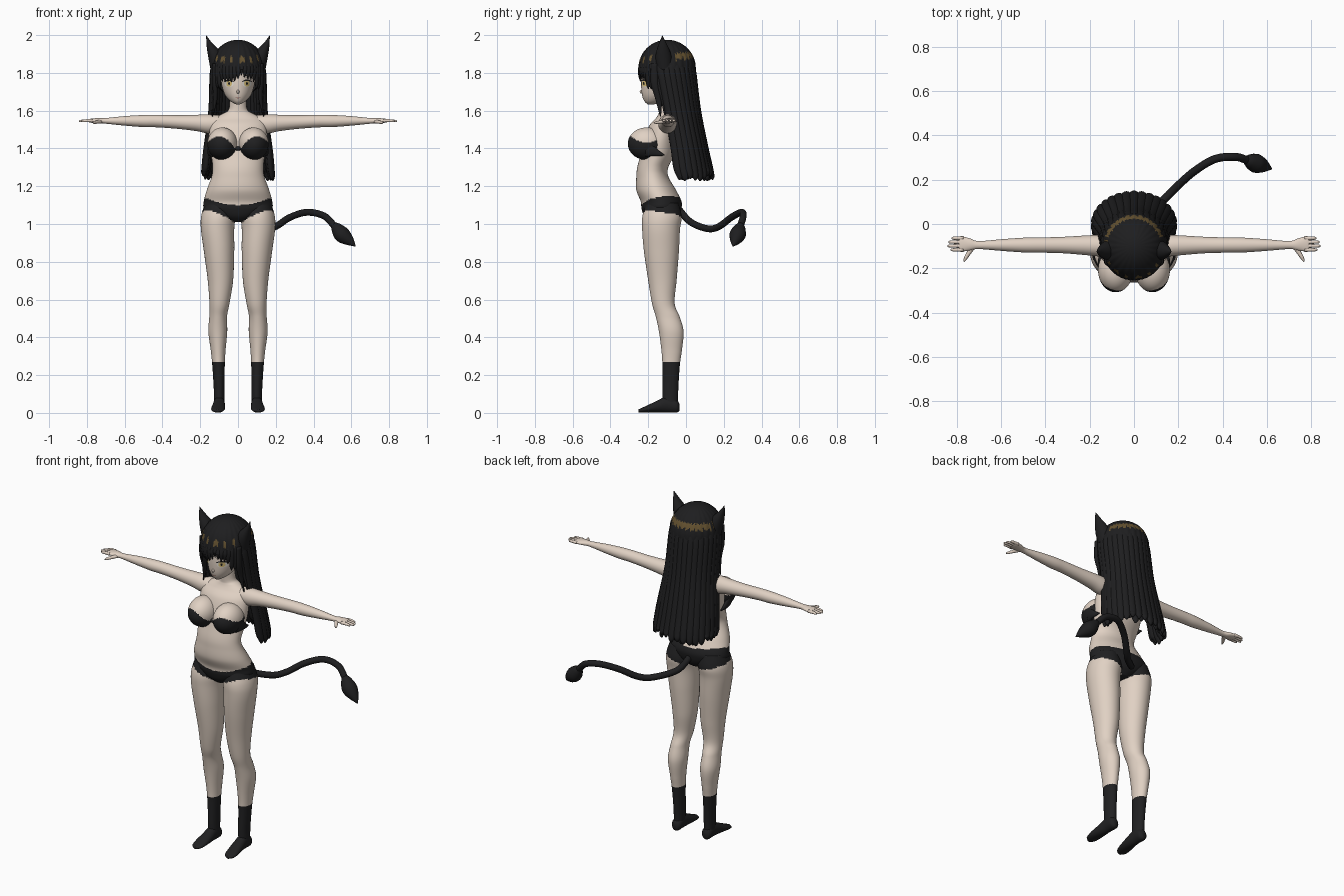
import bpy, bmesh, math, random
from mathutils import Vector
from mathutils.bvhtree import BVHTree

random.seed(4)
if "Cube" in bpy.data.objects:
    bpy.data.objects.remove(bpy.data.objects["Cube"])
X, Y, Z = Vector((1, 0, 0)), Vector((0, 1, 0)), Vector((0, 0, 1))


def material(name, r, g, b):
    m = bpy.data.materials.new(name)
    m.use_nodes = True
    m.diffuse_color = (r, g, b, 1)
    m.node_tree.nodes["Principled BSDF"].inputs["Base Color"].default_value = (r, g, b, 1)
    return m


skin = material("skin", .75, .64, .55)
hair = material("black hair", .013, .013, .014)
fabric = material("black fabric", .015, .015, .016)
gold = material("hair shine", .13, .085, .03)
white = material("eye white", .85, .82, .76)
amber = material("amber iris", .75, .56, .2)
lip = material("lip line", .35, .16, .13)


def finish(name, bm, mats, rule=None):
    """Turn a bmesh into a smooth object; rule picks a material per face centre."""
    bmesh.ops.recalc_face_normals(bm, faces=bm.faces)
    for f in bm.faces:
        f.smooth = True
        f.material_index = int(rule(f.calc_center_median())) if rule else 0
    me = bpy.data.meshes.new(name)
    bm.to_mesh(me)
    bm.free()
    for m in mats:
        me.materials.append(m)
    ob = bpy.data.objects.new(name, me)
    bpy.context.collection.objects.link(ob)
    return ob


def spline(keys, steps):
    """Smooth interpolation through key tuples."""
    out = []
    n = len(keys)
    for i in range(n - 1):
        a, b, c, d = (keys[max(0, min(n - 1, i + k))] for k in (-1, 0, 1, 2))
        for s in range(steps):
            t = s / steps
            out.append([q + .5 * t * (r - p + t * (2 * p - 5 * q + 4 * r - s4 + t * (3 * (q - r) + s4 - p)))
                        for p, q, r, s4 in zip(a, b, c, d)])
    return out + [list(keys[-1])]


def sweep(name, keys, mats, u=None, v=None, segs=24, steps=6, rule=None, side=1):
    """Elliptic sections (x, y, z, ru, rv) joined into one closed form."""
    rows = spline(keys, steps)
    pts = [Vector((r[0] * side, r[1], r[2])) for r in rows]
    bm = bmesh.new()
    rings = []
    for i, (p, r) in enumerate(zip(pts, rows)):
        a, b = u, v
        if u is None:
            tan = (pts[min(i + 1, len(pts) - 1)] - pts[max(i - 1, 0)]).normalized()
            a = tan.cross(Z).normalized()
            b = a.cross(tan)
        ring = []
        for k in range(segs):
            w = math.tau * k / segs
            ring.append(bm.verts.new(p + a * r[3] * math.cos(w) + b * r[4] * math.sin(w)))
        rings.append(ring)
    for r0, r1 in zip(rings, rings[1:]):
        for k in range(segs):
            j = (k + 1) % segs
            bm.faces.new((r0[k], r0[j], r1[j], r1[k]))
    bm.faces.new(rings[0])
    bm.faces.new(rings[-1])
    return finish(name, bm, mats, rule)


def ball(name, centre, radii, mats, rule=None, segs=48, shape=None, drop=None):
    bm = bmesh.new()
    bmesh.ops.create_uvsphere(bm, u_segments=segs, v_segments=segs * 2 // 3, radius=1)
    for v in bm.verts:
        k = shape(v.co) if shape else 1
        v.co = Vector(c + r * k * q for c, r, q in zip(centre, radii, v.co))
    if drop:
        bmesh.ops.delete(bm, geom=[f for f in bm.faces if drop(f.calc_center_median())], context='FACES')
    return finish(name, bm, mats, rule)


# Briefs: painted by height on the torso and thighs
def briefs(p):
    back = max(0, min(1, (p.y + .24) / .22))
    out = min(1, abs(p.x) / .16)
    top = 1.1 + .025 * out ** 2 + .04 * back
    return 1.0 + (.08 - .035 * back) * out ** .8 < p.z < top


# Torso and neck
sweep("torso", [(0, -.13, 1.01, .05, .06), (0, -.13, 1.04, .12, .09), (0, -.13, 1.08, .178, .105),
                (0, -.132, 1.12, .181, .108), (0, -.158, 1.18, .165, .105), (0, -.178, 1.25, .14, .085),
                (0, -.176, 1.3, .134, .082), (0, -.15, 1.37, .143, .09), (0, -.135, 1.45, .152, .086),
                (0, -.12, 1.52, .148, .075), (0, -.105, 1.56, .125, .055), (0, -.1, 1.585, .08, .045),
                (0, -.1, 1.605, .05, .042), (0, -.105, 1.66, .043, .04), (0, -.11, 1.7, .043, .04)],
      [skin, fabric], X, Y, 96, 10, briefs)

# Limbs, bust and ears, once per side
leg = [(.1, -.125, 1.11, .075, .085), (.105, -.127, 1.04, .09, .104), (.108, -.132, .97, .088, .1),
       (.1, -.13, .85, .08, .092), (.093, -.125, .7, .067, .075), (.098, -.12, .58, .053, .06),
       (.105, -.097, .51, .047, .063), (.107, -.078, .43, .05, .065), (.105, -.076, .33, .039, .054),
       (.103, -.079, .25, .033, .046), (.1, -.083, .12, .028, .042), (.1, -.083, .04, .028, .04)]
foot = [(.1, -.035, .03, .012, .018), (.1, -.05, .036, .028, .034), (.1, -.1, .045, .03, .043),
        (.102, -.15, .034, .034, .032), (.106, -.2, .022, .036, .02), (.108, -.235, .014, .03, .012),
        (.108, -.252, .011, .012, .008)]
arm = [(.1, -.1, 1.53, .045, .046), (.16, -.098, 1.53, .048, .05), (.22, -.096, 1.535, .044, .043),
       (.32, -.095, 1.54, .037, .036), (.43, -.095, 1.545, .034, .033), (.5, -.095, 1.545, .033, .032),
       (.6, -.095, 1.546, .026, .025), (.7, -.095, 1.546, .018, .015), (.74, -.092, 1.547, .027, .014),
       (.775, -.09, 1.547, .034, .011), (.79, -.09, 1.547, .03, .008)]
for side, tag in ((1, "left"), (-1, "right")):
    sweep(tag + "_leg", leg, [skin, fabric], X, Y, 48, 10, lambda p: p.z < .27 or briefs(p), side)
    sweep(tag + "_foot", foot, [fabric], X, Z, 24, 5, None, side)
    sweep(tag + "_arm", arm, [skin], Y, Z, 28, 5, None, side)
    for i, tip in enumerate((.824, .838, .842, .828)):
        y = -.064 - .0175 * i
        sweep(f"{tag}_finger_{i + 1}", [(.77, y, 1.547, .009, .009), (.805, y, 1.547, .008, .008),
              (tip - .006, y, 1.545, .006, .006), (tip, y, 1.544, .002, .002)], [skin], Y, Z, 10, 3, None, side)
    sweep(tag + "_thumb", [(.725, -.1, 1.543, .012, .01), (.745, -.13, 1.54, .01, .009),
          (.762, -.158, 1.537, .007, .007), (.768, -.17, 1.536, .002, .002)], [skin], None, None, 10, 3, None, side)
    ball(tag + "_bust", (.083 * side, -.208, 1.425), (.079, .1, .086), [skin, fabric],
         lambda p: p.z < 1.464 - 9 * (abs(p.x) - .1) ** 2, 72)
    sweep(tag + "_cup_wing", [(.135, -.215, 1.4, .02, .045), (.15, -.18, 1.39, .012, .03),
          (.152, -.145, 1.375, .008, .015), (.15, -.115, 1.365, .002, .003)], [fabric], X, Z, 16, 5, None, side)
    sweep(tag + "_cat_ear", [(.108, -.115, 1.85, .052, .045), (.13, -.12, 1.9, .037, .04),
          (.153, -.123, 1.95, .018, .022), (.168, -.125, 1.997, .001, .001)], [hair],
          Vector((.7 * side, 0, -.7)), Y, 20, 5, None, side)
ball("cup_knot", (0, -.238, 1.4), (.016, .012, .012), [fabric], None, 16)

# Head
head = sweep("head", [(0, -.187, 1.633, .01, .016), (0, -.165, 1.65, .04, .055), (0, -.14, 1.68, .067, .092),
                      (0, -.125, 1.72, .083, .112), (0, -.118, 1.77, .091, .12), (0, -.115, 1.82, .092, .118),
                      (0, -.11, 1.88, .07, .09), (0, -.11, 1.92, .03, .04)], [skin], X, Y, 48, 6)
ball("nose", (0, -.236, 1.7), (.007, .009, .01), [skin], None, 16)
surface = BVHTree.FromPolygons([v.co for v in head.data.vertices],
                               [tuple(p.vertices) for p in head.data.polygons])


def patch(name, cx, cz, rx, rz, mat, lift, bow=0):
    """Thin oval plate laid over the face."""
    bm = bmesh.new()
    bmesh.ops.create_circle(bm, cap_ends=True, cap_tris=True, segments=28, radius=1)
    bmesh.ops.subdivide_edges(bm, edges=bm.edges, cuts=2, use_grid_fill=True)
    for v in bm.verts:
        x, z = cx + rx * v.co.x, cz + rz * v.co.y - bow * v.co.x ** 2
        v.co = (x, surface.ray_cast(Vector((x, -1, z)), Y)[0].y - lift, z)
    return finish(name, bm, [mat])


for side, tag in ((1, "left"), (-1, "right")):
    x = .047 * side
    patch(tag + "_eye_white", x, 1.742, .024, .017, white, .002)
    patch(tag + "_iris", x, 1.743, .015, .016, amber, .003)
    patch(tag + "_pupil", x, 1.744, .005, .008, hair, .004)
    patch(tag + "_lash", x, 1.761, .027, .004, hair, .005, .009)
    patch(tag + "_brow", x, 1.785, .024, .002, hair, .003, .005)
patch("mouth", 0, 1.667, .013, .0018, lip, .002, -.002)


# Hair cap with a broken band of shine
def shine(p):
    a = math.atan2(p.y + .1, p.x)
    mid = 1.872 + .027 * (p.y + .25) / .3
    low = mid - .018 + .007 * math.sin(31 * a) + .004 * math.sin(67 * a)
    high = mid + .014 + .005 * math.sin(43 * a)
    return low < p.z < high and (p.y > -.06 or math.sin(17 * a + .7) + .5 * math.sin(41 * a) > .35)


ball("hair_cap", (0, -.1, 1.825), (.143, .15, .15), [hair, gold], shine, 120,
     lambda q: 1 + .012 * math.cos(24 * math.atan2(q.y, q.x)) * (1 - q.z * q.z),
     lambda p: p.z < 1.69 or (p.y < -.14 and p.z < 1.805))


def lock(name, a, rows, steps=5):
    """Strand at angle a; rows hold (centre y, x radius, y radius, z, width, depth)."""
    c, s = math.cos(a), math.sin(a)
    keys = [(rx * c, cy + ry * s, z, w, d) for cy, rx, ry, z, w, d in rows]
    sweep(name, keys, [hair], Vector((-s, c, 0)), Vector((c, s, 0)), 10, steps)


# Long back hair in two overlapping layers
for layer, count in ((0, 19), (1, 18)):
    for i in range(count):
        a = math.radians(-14 + 208 * (i + .5 * layer) / 18)
        end = 1.225 + random.uniform(0, .035)
        g = .012 * layer
        lock(f"back_lock_{layer + 1}_{i + 1}", a,
             [(-.1, .122, .13, 1.865, .018, .01), (-.095, .136 - g, .137 - g, 1.8, .024, .014),
              (-.06, .142 - g, .125 - g, 1.6, .025, .016), (-.025, .168 - g, .13 - g, 1.4, .026, .016),
              (-.01, .178 - g, .138 - g, 1.3, .025, .016), (0, .184 - g, .14 - g, end + .02, .017, .011),
              (0, .185 - g, .14 - g, end, .004, .003)])

# Swept fringe
for i in range(17):
    a = math.radians(-152 + 124 * i / 16)
    x = math.cos(a) * .15
    hem = 1.752 + .035 * max(0, 1 - abs(x - .03) / .07) + random.uniform(-.006, .008)
    if abs(x) > .1:
        hem -= .04
    lock(f"fringe_lock_{i + 1}", a,
         [(-.1, .13, .136, 1.862, .012, .008), (-.1, .139, .147, 1.82, .016, .008),
          (-.1, .137, .148, hem + .03, .012, .006), (-.1, .132, .144, hem, .002, .002)])

# Locks framing the face
for side, tag in ((1, "left"), (-1, "right")):
    for k in range(3):
        y = -.165 + .028 * k
        sweep(f"{tag}_side_lock_{k + 1}",
              [(.122, y, 1.85, .012, .02), (.121, y, 1.75, .015, .022), (.12 + .008 * k, y + .02, 1.66, .011, .017),
               (.135 + .008 * k, y + .03, 1.57 - .02 * k, .002, .003)], [hair], X, Y, 12, 5, None, side)

# Tail and its tuft
sweep("tail", [(x, y, z, .018, .018) for x, y, z in
               ((0, -.04, 1.08), (.04, .025, 1.01), (.14, .115, .975), (.2, .175, .987), (.275, .24, 1.035),
                (.365, .293, 1.062), (.455, .303, 1.043), (.51, .288, .99), (.55, .272, .95))],
      [hair], None, None, 16, 8)
sweep("tail_tuft", [(.5, .292, 1.0, .012, .012), (.52, .285, .98, .03, .03), (.55, .274, .945, .043, .043),
                    (.585, .262, .915, .03, .03), (.622, .248, .882, .002, .002)], [hair], None, None, 16, 6)
